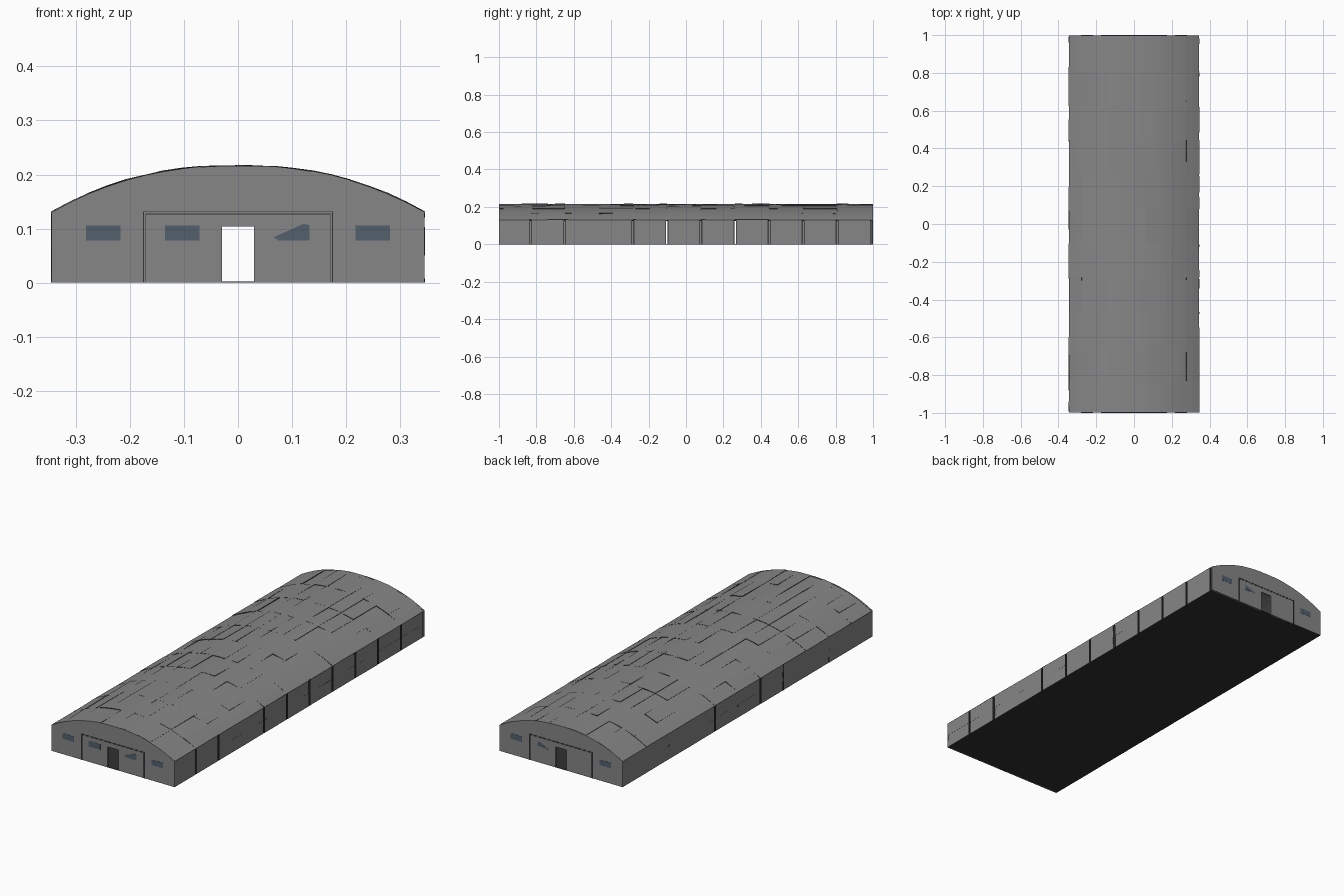
import bpy
import bmesh
import random
from mathutils import Vector

random.seed(4)
cube = bpy.data.objects.get("Cube")
if cube:
    bpy.data.objects.remove(cube)

W, L, EAVE, RISE = 0.345, 1.0, 0.13, 0.086
T = 0.008          # wall thickness
BAY = 0.182        # spacing of the panel joints


def material(name, rgb):
    m = bpy.data.materials.new(name)
    m.use_nodes = True
    m.diffuse_color = (*rgb, 1)
    bsdf = m.node_tree.nodes["Principled BSDF"]
    bsdf.inputs["Base Color"].default_value = (*rgb, 1)
    bsdf.inputs["Roughness"].default_value = 0.9
    return m


GREY = material("concrete grey", (0.24, 0.24, 0.24))
DARK = material("dark seam", (0.035, 0.035, 0.035))
GLASS = material("blue grey glass", (0.085, 0.115, 0.15))
FLOOR = material("dark floor", (0.03, 0.03, 0.03))


def finish(name, bm, *mats):
    bmesh.ops.recalc_face_normals(bm, faces=bm.faces)
    me = bpy.data.meshes.new(name)
    bm.to_mesh(me)
    bm.free()
    for m in mats:
        me.materials.append(m)
    ob = bpy.data.objects.new(name, me)
    bpy.context.collection.objects.link(ob)
    return ob


def box(bm, x0, x1, y0, y1, z0, z1):
    corners = [bm.verts.new((x, y, z)) for x in (x0, x1) for y in (y0, y1) for z in (z0, z1)]
    bmesh.ops.convex_hull(bm, input=corners)


def prism(bm, outline, y0, y1):
    """Extrude an x-z outline along y."""
    face = bm.faces.new([bm.verts.new((x, y0, z)) for x, z in outline])
    out = bmesh.ops.extrude_face_region(bm, geom=[face])
    moved = [g for g in out["geom"] if isinstance(g, bmesh.types.BMVert)]
    bmesh.ops.translate(bm, verts=moved, vec=(0, y1 - y0, 0))


def arch(t):
    return Vector((W * t, 0, EAVE + RISE * (1 - abs(t) ** 2.3)))


def slab(bm, rows, y0, y1, depth, wobble):
    """Curved panel along y; rows are (point, normal) pairs, the rim is dark."""
    c = [random.uniform(-wobble, wobble) for _ in range(4)]
    grid = []
    for i, (p, n) in enumerate(rows):
        f = i / (len(rows) - 1)
        a, b = c[0] + (c[1] - c[0]) * f, c[2] + (c[3] - c[2]) * f
        grid.append([bm.verts.new(p + n * a + Vector((0, y0, 0))),
                     bm.verts.new(p + n * b + Vector((0, y1, 0))),
                     bm.verts.new(p - n * depth + Vector((0, y1, 0))),
                     bm.verts.new(p - n * depth + Vector((0, y0, 0)))])
    for g, h in zip(grid, grid[1:]):
        for k in range(4):
            f = bm.faces.new((g[k], g[(k + 1) % 4], h[(k + 1) % 4], h[k]))
            f.material_index = k % 2
    for g in (grid[0], grid[-1]):
        bm.faces.new(g).material_index = 1


joints = [-0.83 + BAY * i for i in range(11)]
bays = [-L + 0.002] + joints[:-1] + [L - 0.002]

# Roof: ten strips of slightly uneven panels
bm = bmesh.new()
for s in range(10):
    rows = []
    for k in range(3):
        t = -1 + (s + k / 2) / 5
        tangent = arch(min(t + 0.02, 1)) - arch(max(t - 0.02, -1))
        rows.append((arch(t), Vector((-tangent.z, 0, tangent.x)).normalized()))
    for y0, y1 in zip(bays, bays[1:]):
        slab(bm, rows, y0, y1, 0.007, 0.0022)
finish("roof_panels", bm, GREY, DARK)

# Long walls: panels in two courses, open joints edged with dark strips
GAP, TRIM = 0.004, 0.0035
open_joints = {1: [j for i, j in enumerate(joints) if i != 2], -1: [joints[4], joints[6]]}
for side, name in ((1, "left"), (-1, "right")):
    bm, trim = bmesh.new(), bmesh.new()
    edges = [-L + T]
    for j in open_joints[side]:
        edges += [j - GAP - TRIM, j + GAP + TRIM]
        for s in (-1, 1):
            a, b = sorted((j + s * GAP, j + s * (GAP + TRIM)))
            b = min(b, L)
            box(trim, side * (W - T), side * W, a, b, 0, EAVE)
    edges.append(L - T)
    out = Vector((side, 0, 0))
    for a, b in zip(edges[::2], edges[1::2]):
        if b - a < 0.005:
            continue
        inner = [j for j in joints if a + 0.02 < j < b - 0.02]
        cuts = [a] + inner + [b]
        for y0, y1 in zip(cuts, cuts[1:]):
            for z0, z1 in ((0, EAVE / 2), (EAVE / 2, EAVE)):
                rows = [(Vector((side * W, 0, z)), out) for z in (z0, z1)]
                slab(bm, rows, y0, y1, T, 0.0006)
    if side < 0:
        box(trim, -W - 0.001, -W + 0.002, joints[3] - 0.004, joints[3] + 0.004, 0, EAVE)
    finish(name + "_wall", bm, GREY, DARK)
    finish(name + "_wall_joint_strips", trim, DARK)

# End walls with an open doorway, big door outline and windows
DOOR_W, DOOR_H = 0.03, 0.104
outline = [(-W, 0)] + [(arch(-1 + i / 10).x, arch(-1 + i / 10).z) for i in range(21)]
outline += [(W, 0), (DOOR_W, 0), (DOOR_W, DOOR_H), (-DOOR_W, DOOR_H), (-DOOR_W, 0)]
WZ0, WZ1 = 0.078, 0.106


def pane(cx):
    return [(cx - 0.032, WZ0), (cx + 0.032, WZ0), (cx + 0.032, WZ1), (cx - 0.032, WZ1)]


front_cut = [(0.066, 0.084), (0.075, WZ0), (0.132, WZ0), (0.132, WZ1), (0.122, 0.109)]
back_cut = [(0.132, WZ1), (0.132, 0.082), (0.068, WZ0), (0.075, 0.085)]
windows = {-1: [pane(-0.249), pane(-0.103), front_cut, pane(0.249)],
           1: [pane(0.249), back_cut, pane(-0.249)]}

for end, name in ((-1, "front"), (1, "back")):
    bm = bmesh.new()
    prism(bm, outline, end * (L - T), end * (L - 0.001))
    finish(name + "_end_wall", bm, GREY)

    bm = bmesh.new()
    for shape in windows[end]:
        prism(bm, shape, end * (L - 0.003), end * (L - 0.0003))
    finish(name + "_windows", bm, GLASS)

    bm = bmesh.new()
    y0, y1 = sorted((end * (L - 0.003), end * L))
    for half, top in ((0.1755, 0.132), (0.1715, 0.128)):
        box(bm, -half, half, y0, y1, top - 0.0016, top)
        for s in (-1, 1):
            box(bm, s * half, s * (half - 0.0016), y0, y1, 0, top)
    finish(name + "_door_outline", bm, DARK)

# Floor plate
bm = bmesh.new()
box(bm, -W + 0.001, W - 0.001, -L + 0.001, L - 0.001, 0, 0.002)
finish("floor", bm, FLOOR)
